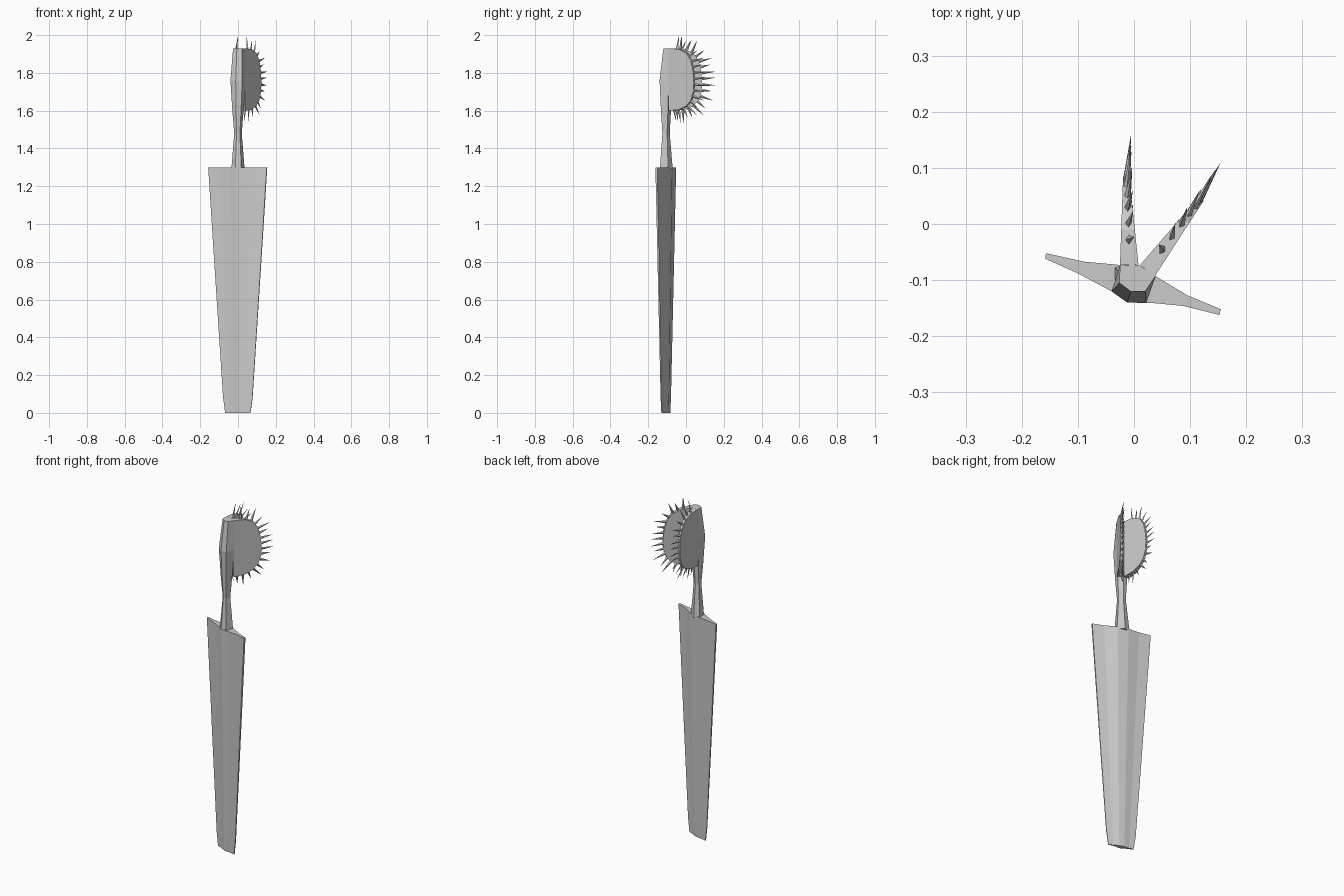
import bpy, bmesh
from mathutils import Vector

if "Cube" in bpy.data.objects:
    bpy.data.objects.remove(bpy.data.objects["Cube"])

grey = bpy.data.materials.new("plain grey")
grey.diffuse_color = (0.6, 0.6, 0.6, 1)
grey.use_nodes = True
grey.node_tree.nodes["Principled BSDF"].inputs["Base Color"].default_value = grey.diffuse_color


def finish(name, bm):
    bmesh.ops.recalc_face_normals(bm, faces=bm.faces[:])
    me = bpy.data.meshes.new(name)
    bm.to_mesh(me)
    bm.free()
    me.materials.append(grey)
    ob = bpy.data.objects.new(name, me)
    bpy.context.collection.objects.link(ob)
    return ob


def loft(name, rings):
    """Skin a list of equal-length point rings and cap both ends."""
    bm = bmesh.new()
    vs = [[bm.verts.new(p) for p in r] for r in rings]
    n = len(vs[0])
    for a, b in zip(vs, vs[1:]):
        for i in range(n):
            j = (i + 1) % n
            bm.faces.new((a[i], a[j], b[j], b[i]))
    bm.faces.new(vs[0])
    bm.faces.new(vs[-1])
    return finish(name, bm)


def section(pts, z, s=1.0, c=(0.0, -0.107)):
    return [(c[0] + (x - c[0]) * s, c[1] + (y - c[1]) * s, z) for x, y in pts]


# Leaf blade: winged cross-section tapering to the foot
blade = [(-0.157, -0.052), (-0.09, -0.067), (-0.025, -0.073), (0.035, -0.091),
         (0.095, -0.127), (0.155, -0.152), (0.152, -0.162), (0.088, -0.146),
         (0.035, -0.141), (-0.01, -0.14), (-0.04, -0.12), (-0.10, -0.088),
         (-0.158, -0.062)]
loft("leaf_blade", [section(blade, z, s) for z, s in
                    ((0, 0.43), (0.08, 0.50), (0.6, 0.715), (1.3, 1.0))])

# Stalk: narrow neck swelling into the spine of the trap
neck = [(-0.02, -0.09), (-0.02, -0.113), (-0.008, -0.125),
        (0.01, -0.125), (0.02, -0.10), (0.0, -0.086)]
bulge = [(-0.025, -0.074), (-0.04, -0.12), (-0.012, -0.14),
         (0.022, -0.14), (0.039, -0.092), (0.008, -0.073)]
crown = [(-0.025, -0.074), (-0.026, -0.105), (-0.006, -0.12),
         (0.02, -0.12), (0.039, -0.092), (0.008, -0.073)]
shoulder = [((a[0] + b[0]) / 2, (a[1] + b[1]) / 2) for a, b in zip(neck, bulge)]
loft("stalk", [section(neck, 1.29, 1.75), section(neck, 1.48),
               section(shoulder, 1.60), section(bulge, 1.76), section(crown, 1.93)])

# Trap lobe outline: fraction outward from the spine, height
outline = [(0, 1.93), (0.4, 1.926), (0.7, 1.905), (0.88, 1.865), (0.97, 1.81),
           (1, 1.75), (0.98, 1.70), (0.88, 1.655), (0.7, 1.625), (0.4, 1.605),
           (0, 1.60)]


def lobe(name, base, tip, inward_sign):
    base, tip = Vector((*base, 0)), Vector((*tip, 0))
    out = (tip - base).normalized()
    length = (tip - base).length
    up = Vector((0, 0, 1))
    inward = out.cross(up) * inward_sign

    # wedge-shaped plate, thick at the spine and thin at the rim
    def ring(side):
        return [base + out * length * f + up * z
                + inward * side * (0.0165 - 0.011 * f) for f, z in outline]
    loft(name, [ring(-1), ring(1)])

    # rim teeth: thin four-sided spikes, evenly spaced along the outline
    pts = [Vector((f * length, z)) for f, z in outline]
    segs = [(a, b, (b - a).length) for a, b in zip(pts, pts[1:])]
    total = sum(s[2] for s in segs)
    count = 16
    bm = bmesh.new()
    for k in range(count):
        d = 0.045 + (total - 0.07) * k / (count - 1)
        for a, b, l in segs:
            if d <= l:
                break
            d -= l
        p = a + (b - a) * (d / l)
        t = (b - a) / l
        tan = out * t.x + up * t.y
        nrm = out * -t.y + up * t.x
        pos = base + out * p.x + up * p.y - nrm * 0.006
        size = 0.08 if k % 2 == 0 or k in (7, 8) else 0.062
        apex = bm.verts.new(pos + nrm * size + inward * 0.011)
        r = [bm.verts.new(pos + v) for v in
             (tan * 0.009, inward * 0.006, tan * -0.009, inward * -0.006)]
        bm.faces.new(r)
        for i in range(4):
            bm.faces.new((r[i], r[(i + 1) % 4], apex))
    # outline runs clockwise, so point every tooth away from the plate
    finish(name + "_teeth", bm)


lobe("left_lobe", (-0.0085, -0.073), (-0.014, 0.085), 1)
lobe("right_lobe", (0.024, -0.083), (0.1195, 0.0445), -1)
